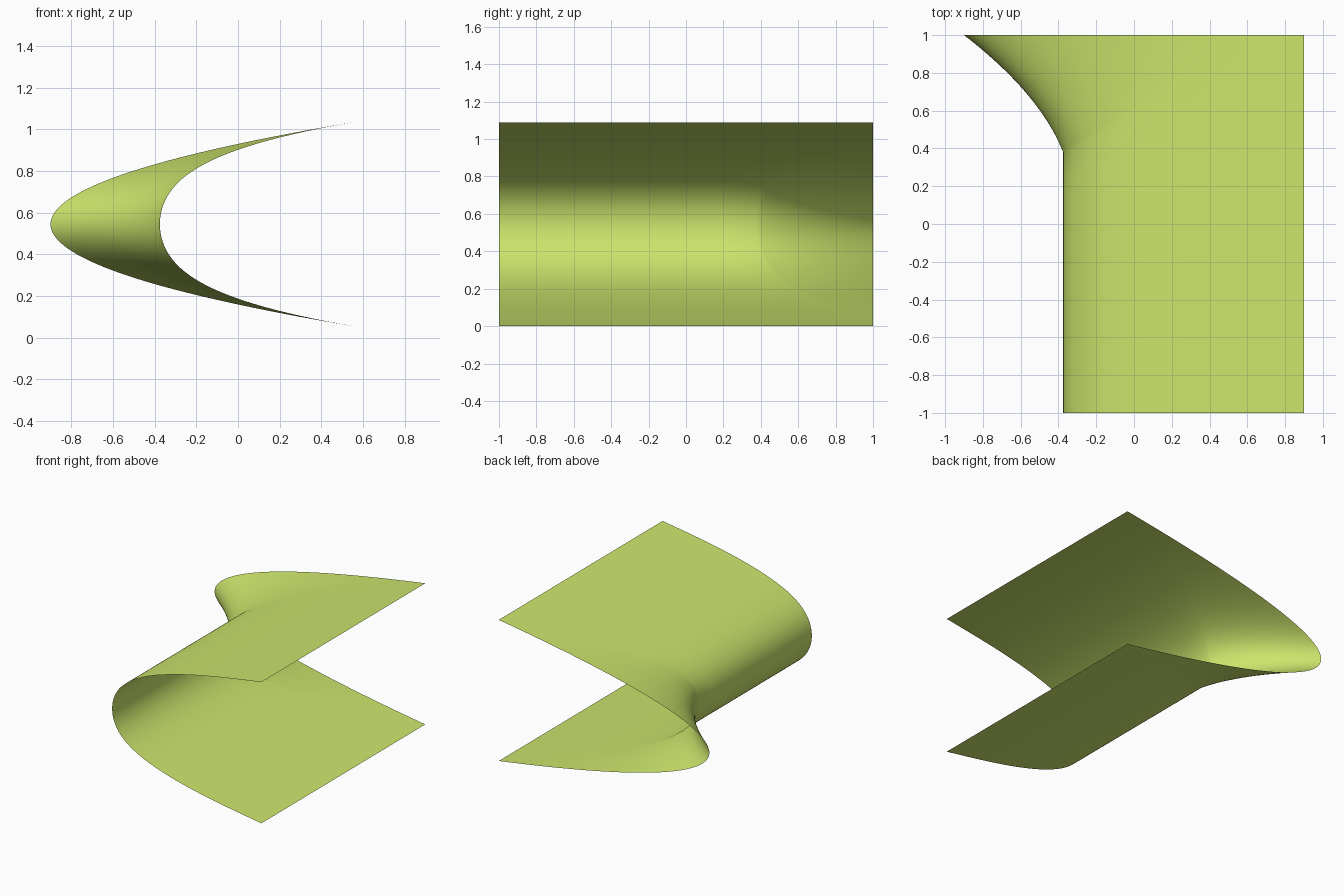
import bpy, bmesh, math

if "Cube" in bpy.data.objects:
    bpy.data.objects.remove(bpy.data.objects["Cube"])

HALF_H = 0.545           # half height, also the mid-plane z
START = 0.38             # y where the flare leaves the straight channel
COLS, ROWS = 28, 96

def outer(d):
    """Parabolic profile at the back end."""
    return -0.9 + 1.8 * (d / HALF_H) ** 2

def bump(d):
    """Depth between the channel nose and the outer parabola."""
    return 0.525 * max(0, 1 - d * d / 0.25) ** 2

def crease(d):
    """y at which the flare begins for height d from the middle."""
    return min(0.99, START + (1 - START) * (abs(d) / 0.5) ** 3)

bm = bmesh.new()
grid = []
for i in range(ROWS + 1):
    d = HALF_H * math.sin((i / ROWS - 0.5) * 2) / math.sin(1)
    d = HALF_H * (2 * i / ROWS - 1)
    x0, yc = outer(d) + bump(d), crease(d)
    row = []
    # straight channel
    for k in range(8):
        row.append(bm.verts.new((x0, -1 + (yc + 1) * k / 8, HALF_H + d)))
    # flare out to the full parabola
    for k in range(COLS + 1):
        u = k / COLS
        s = 0.47 * u + 0.53 * u * u
        row.append(bm.verts.new((x0 - bump(d) * s, yc + (1 - yc) * u, HALF_H + d)))
    grid.append(row)

for a, b in zip(grid, grid[1:]):
    for k in range(len(a) - 1):
        bm.faces.new((a[k], b[k], b[k + 1], a[k + 1]))
bmesh.ops.reverse_faces(bm, faces=bm.faces) if bm.faces[:][0].normal.z > 0 else None

mesh = bpy.data.meshes.new("folded_sheet")
bm.to_mesh(mesh)
bm.free()
sheet = bpy.data.objects.new("folded_sheet", mesh)
bpy.context.collection.objects.link(sheet)

# lime colour, smooth shading
mat = bpy.data.materials.new("lime")
mat.diffuse_color = (0.6, 0.78, 0.15, 1)
mat.use_nodes = True
mat.node_tree.nodes["Principled BSDF"].inputs["Base Color"].default_value = mat.diffuse_color
mesh.materials.append(mat)
bpy.context.view_layer.objects.active = sheet
sheet.select_set(True)
bpy.ops.object.shade_smooth_by_angle(angle=math.radians(30))
